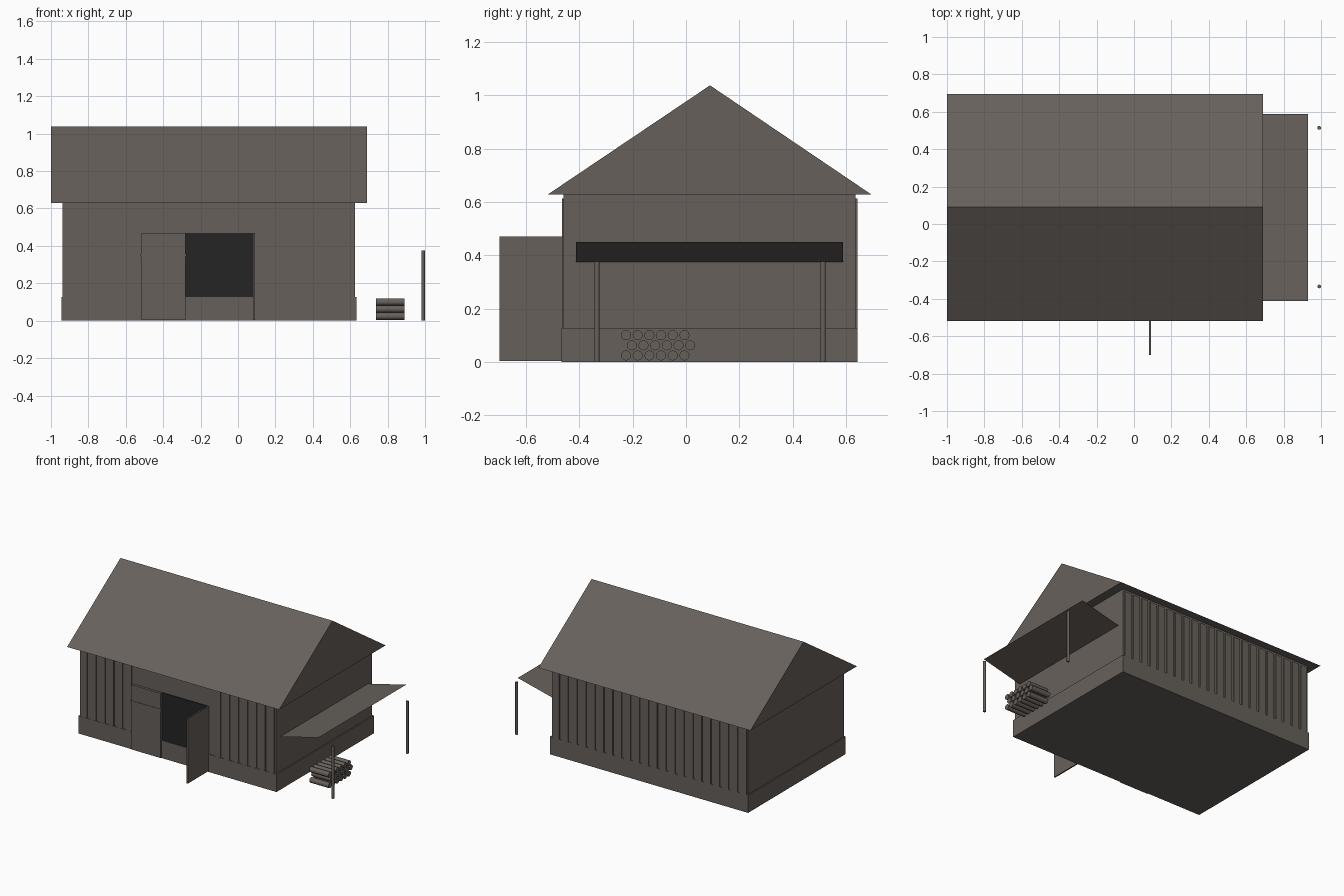
import bpy, bmesh, math

if "Cube" in bpy.data.objects:
    bpy.data.objects.remove(bpy.data.objects["Cube"])


def material(name, rgb):
    m = bpy.data.materials.new(name)
    m.diffuse_color = (*rgb, 1)
    m.use_nodes = True
    m.node_tree.nodes["Principled BSDF"].inputs["Base Color"].default_value = m.diffuse_color
    return m


WOOD = material("weathered grey brown", (0.135, 0.118, 0.105))
DARK = material("dark interior", (0.018, 0.018, 0.018))


def mesh_object(name, verts, faces, mat=WOOD):
    me = bpy.data.meshes.new(name)
    me.from_pydata(verts, [], faces)
    me.materials.append(mat)
    ob = bpy.data.objects.new(name, me)
    bpy.context.collection.objects.link(ob)
    return ob


def box(name, x, y, z, mat=WOOD):
    v = [(a, b, c) for c in z for b in y for a in x]
    f = [(0, 2, 3, 1), (4, 5, 7, 6), (0, 1, 5, 4), (2, 6, 7, 3), (0, 4, 6, 2), (1, 3, 7, 5)]
    return mesh_object(name, v, f, mat)


def rod(name, radius, length, loc, rot=(0, 0, 0)):
    bpy.ops.mesh.primitive_cylinder_add(vertices=12, radius=radius, depth=length,
                                        location=loc, rotation=rot)
    ob = bpy.context.object
    ob.name = name
    ob.data.materials.append(WOOD)
    bpy.ops.object.shade_smooth_by_angle(angle=math.radians(35))
    return ob


# Barn walls and plinth
box("walls", (-0.938, 0.625), (-0.459, 0.636), (0.1, 0.63))
box("plinth", (-0.945, 0.634), (-0.467, 0.643), (0, 0.127))

# Closed gable roof
section = [(-0.518, 0.628), (0.695, 0.628), (0.09, 1.037)]
verts = [(x, y, z) for x in (-1.0, 0.69) for y, z in section]
mesh_object("roof", verts, [(0, 2, 1), (3, 4, 5), (0, 1, 4, 3), (1, 2, 5, 4), (2, 0, 3, 5)])

# Wall boards: full row on the back, interrupted by the doorway on the front
count = 22
pitch = 1.563 / count
for i in range(count):
    x0 = -0.938 + i * pitch
    span = (x0 + 0.007, x0 + pitch - 0.011)
    box("back_board", span, (0.63, 0.643), (0.12, 0.612))
    if span[1] < -0.515 or span[0] > 0.085:
        box("front_board", span, (-0.466, -0.45), (0.12, 0.612))

# Dark doorway with a closed leaf on the left and an open leaf on the right
box("doorway", (-0.285, 0.085), (-0.464, -0.456), (0.127, 0.47), DARK)
box("closed_door", (-0.515, -0.282), (-0.478, -0.46), (0.004, 0.47))
box("door_batten", (-0.521, -0.276), (-0.481, -0.462), (0.343, 0.357))
box("open_door", (0.08, 0.09), (-0.7, -0.46), (0.004, 0.47))

# Sloping side canopy and its two posts
mesh_object("canopy", [(0.62, -0.412, 0.374), (0.93, -0.412, 0.45),
                       (0.93, 0.588, 0.45), (0.62, 0.588, 0.374)], [(0, 1, 2, 3)])
for y in (-0.334, 0.514):
    rod("canopy_post", 0.01, 0.376, (0.99, y, 0.188))

# Stacked firewood, middle row offset by half a log
for row, z in enumerate((0.024, 0.062, 0.1)):
    for i in range(6):
        y = -0.225 + i * 0.0438 + (0.0219 if row == 1 else 0)
        rod("log", 0.019, 0.152, (0.815, y, z), (0, math.pi / 2, 0))
